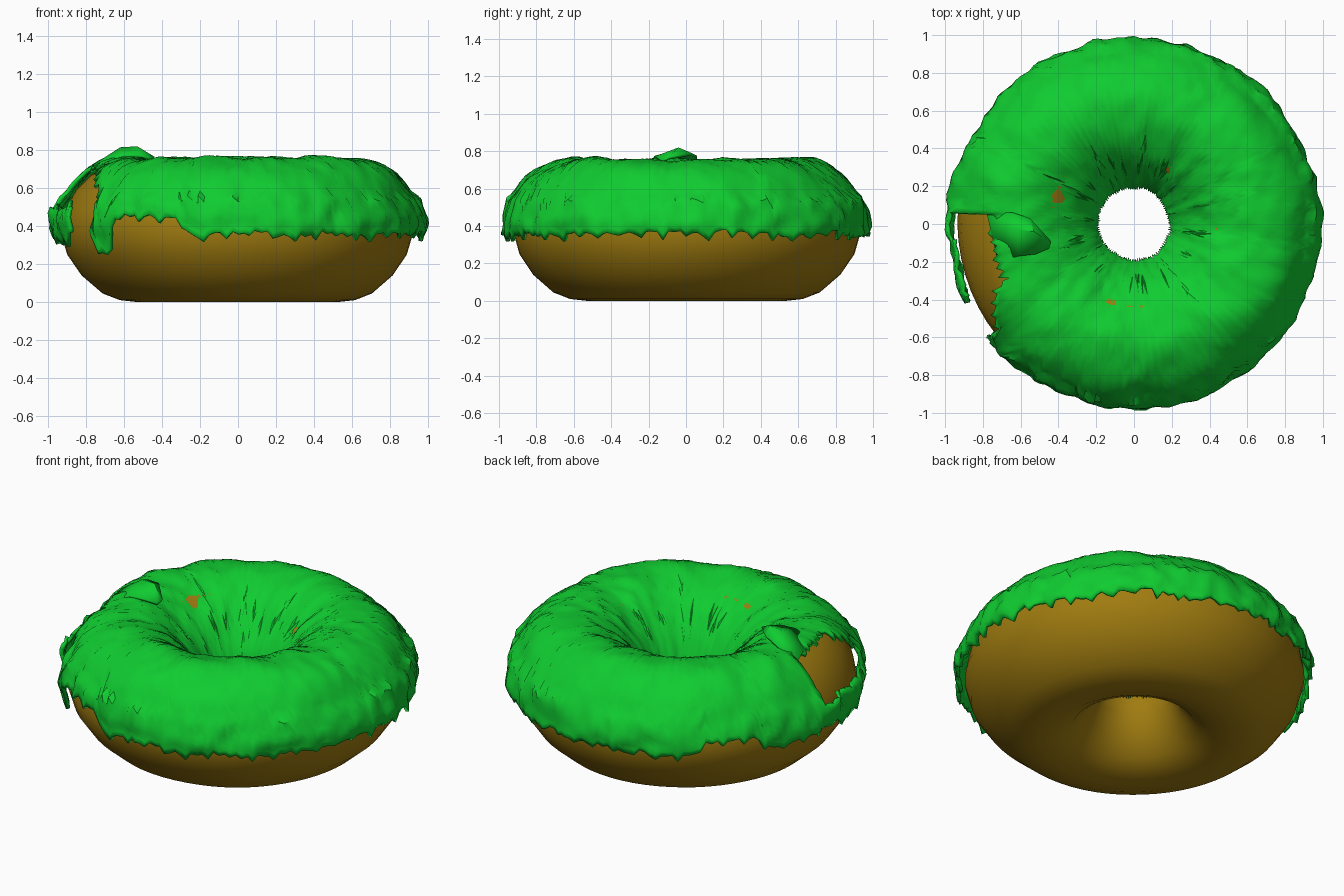
import bpy, bmesh, math, random
from mathutils import Vector, noise

if "Cube" in bpy.data.objects:
    bpy.data.objects.remove(bpy.data.objects["Cube"])

random.seed(4)


def material(name, col):
    m = bpy.data.materials.new(name)
    m.diffuse_color = (*col, 1)
    m.use_nodes = True
    m.node_tree.nodes["Principled BSDF"].inputs["Base Color"].default_value = m.diffuse_color
    return m


def finish(bm, name, mat, angle=40):
    bmesh.ops.recalc_face_normals(bm, faces=bm.faces[:])
    me = bpy.data.meshes.new(name)
    bm.to_mesh(me)
    bm.free()
    ob = bpy.data.objects.new(name, me)
    bpy.context.collection.objects.link(ob)
    me.materials.append(mat)
    bpy.ops.object.select_all(action='DESELECT')
    bpy.context.view_layer.objects.active = ob
    ob.select_set(True)
    bpy.ops.object.shade_smooth_by_angle(angle=math.radians(angle))
    return ob


def sample(pts, t):
    # Catmull-Rom point on a profile
    i = max(0, min(int(t), len(pts) - 2))
    f = t - i
    p = [Vector(pts[max(0, min(k, len(pts) - 1))]) for k in range(i - 1, i + 3)]
    return 0.5 * (2 * p[1] + (p[2] - p[0]) * f + (2 * p[0] - 5 * p[1] + 4 * p[2] - p[3]) * f * f
                  + (3 * p[1] - p[0] - 3 * p[2] + p[3]) * f ** 3)


def bump(d, centre, width):
    # smooth 0..1 weight around an angle in degrees
    x = abs((d - centre + 180) % 360 - 180) / width
    return max(0.0, min(1.0, (1 - x) * 3))


dough_mat = material("dough", (0.35, 0.2, 0.005))
icing_mat = material("icing", (0.005, 0.6, 0.03))

# Dough: closed revolved profile with flattened base
prof = [(.53, 0), (.62, .01), (.71, .045), (.82, .14), (.895, .25), (.93, .37), (.91, .48),
        (.85, .59), (.77, .67), (.66, .72), (.55, .73), (.44, .69), (.33, .6), (.25, .49),
        (.21, .38), (.21, .27), (.26, .16), (.34, .06), (.43, .015)]
bm = bmesh.new()
N = 64
rings = []
for i in range(N):
    a = math.tau * i / N
    ring = []
    for r, z in prof:
        k = 1 + .012 * noise.noise(Vector((math.cos(a) * 1.5, math.sin(a) * 1.5, z)))
        ring.append(bm.verts.new((r * k * math.cos(a), r * k * math.sin(a), z)))
    rings.append(ring)
for i in range(N):
    A, B = rings[i], rings[(i + 1) % N]
    for j in range(len(prof)):
        k = (j + 1) % len(prof)
        bm.faces.new((A[j], B[j], B[k], A[k]))
finish(bm, "dough_ring", dough_mat)

# Icing: revolved sheet with ragged rims and wrinkles
ip = [(.18, .36), (.205, .43), (.255, .52), (.335, .62), (.43, .70), (.55, .75), (.66, .76),
      (.77, .725), (.87, .645), (.935, .54), (.965, .44), (.965, .36), (.94, .26)]
N, M = 200, 34
bm = bmesh.new()
rings = []
for i in range(N):
    a = math.tau * i / N
    d = 360 * i / N
    c, s = math.cos(a), math.sin(a)
    # outer rim: jagged, with raised bays and a drip
    t1 = 10.95 + random.uniform(-.12, .12) + .3 * noise.noise(Vector((c * 6, s * 6, 2)))
    if i % 4 == 0:
        t1 += .28
    t1 -= 1.05 * bump(d, 240, 15)
    t1 -= .85 * bump(d, 140, 13)
    t1 += 1.0 * bump(d, 222, 4) + .35 * bump(d, 192, 12)
    # inner rim: radial teeth
    t0 = (.0 if i % 2 else .55) + random.uniform(-.1, .35)
    ring = []
    for j in range(M + 1):
        p = sample(ip, t0 + (t1 - t0) * j / M)
        r, z = p
        q = Vector((r * c, r * s, z))
        inner = max(0, 1 - (r - .2) / .5)
        out = .02 * noise.noise(q * 5) + .01 * noise.noise(q * 14)
        out += .014 * inner * noise.noise(Vector((c * 7, s * 7, z)))
        if r > .88 and z < .55:
            out += .016 + .022 * noise.noise(q * 11)
        nrm = Vector((r - .57, (z - .38) * 1.1)).normalized()
        if r < .3:
            nrm *= .5
        r += nrm.x * out
        z += nrm.y * out
        ring.append(bm.verts.new((r * c, r * s, z)))
    rings.append(ring)
for i in range(N):
    A, B = rings[i], rings[(i + 1) % N]
    for j in range(M):
        bm.faces.new((A[j], B[j], B[j + 1], A[j + 1]))

# Torn opening on the left side
torn = []
for f in bm.faces:
    q = f.calc_center_median()
    d = math.degrees(math.atan2(q.y, q.x)) % 360
    r = math.hypot(q.x, q.y)
    upper = 176 < d < 206 and q.z > .5 and r > .75
    lower = 205 <= d < 218 and (r > .8 + .01 * (d - 205))
    if upper or lower:
        torn.append(f)
bmesh.ops.delete(bm, geom=torn, context='FACES')
icing = finish(bm, "icing", icing_mat, 35)
sol = icing.modifiers.new("thickness", 'SOLIDIFY')
sol.thickness = .02
sol.offset = -1

# Lifted flap of icing beside the opening
bm = bmesh.new()
left = [(-.78, .06, .69), (-.64, .06, .775), (-.55, .03, .79), (-.44, -.09, .765)]
mid = [(-.76, -.03, .725), (-.62, -.03, .815), (-.53, -.04, .82), (-.44, -.1, .765)]
right = [(-.72, -.2, .705), (-.61, -.17, .775), (-.52, -.16, .775), (-.45, -.13, .755)]
rows = [[bm.verts.new(p) for p in row] for row in (left, mid, right)]
for A, B in zip(rows, rows[1:]):
    for j in range(3):
        bm.faces.new((A[j], A[j + 1], B[j + 1], B[j]))
flap = finish(bm, "icing_flap", icing_mat)
sol = flap.modifiers.new("thickness", 'SOLIDIFY')
sol.thickness = .015
